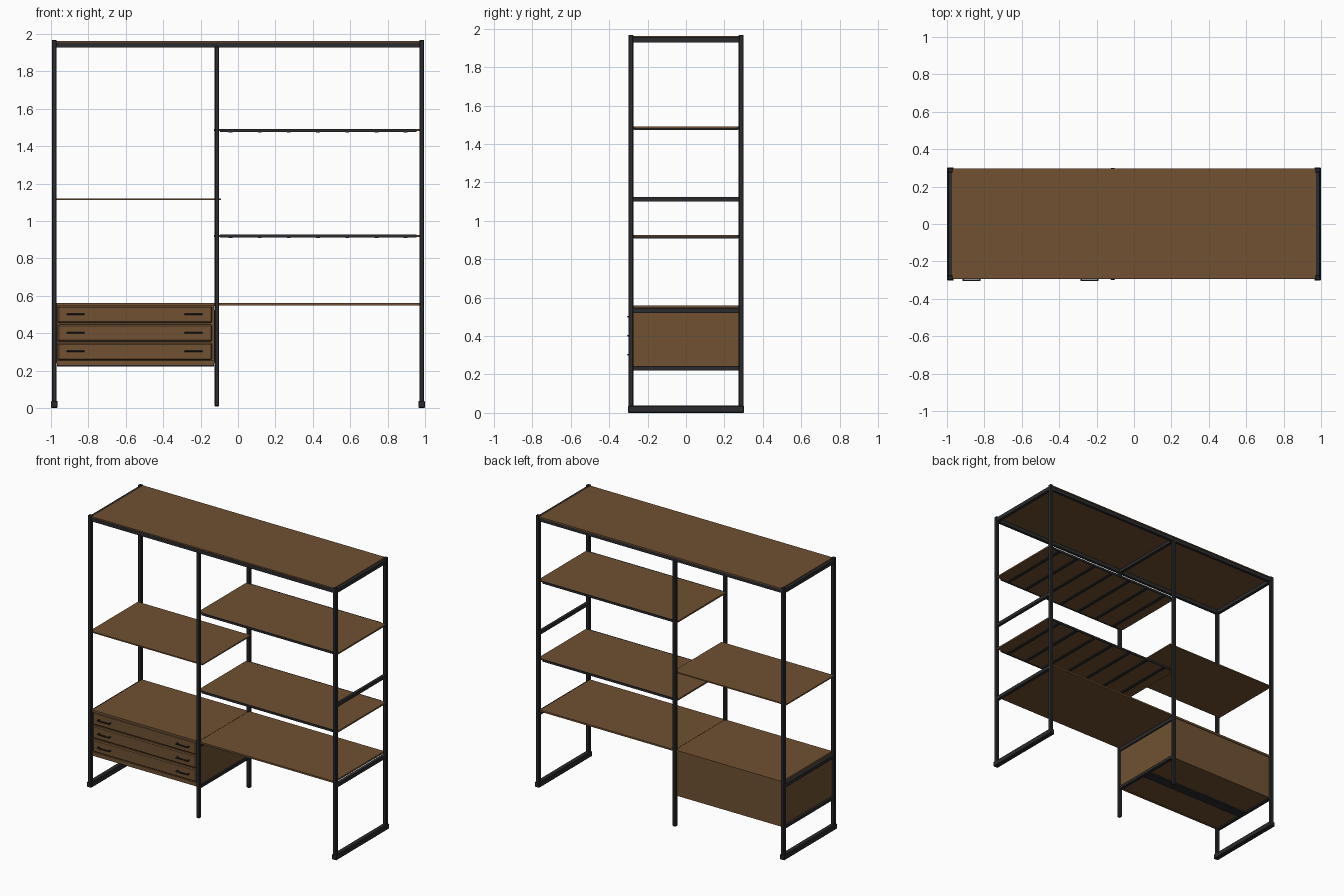
import bpy
import bmesh

if "Cube" in bpy.data.objects:
    bpy.data.objects.remove(bpy.data.objects["Cube"])


def material(name, color):
    m = bpy.data.materials.new(name)
    m.diffuse_color = (*color, 1.0)
    m.use_nodes = True
    m.node_tree.nodes["Principled BSDF"].inputs["Base Color"].default_value = m.diffuse_color
    return m


WOOD = material("walnut_wood", (0.160, 0.083, 0.032))
METAL = material("black_metal", (0.024, 0.024, 0.026))


def box(name, x, y, z, mat, bevel=0.0):
    """Box from (min, max) ranges on each axis."""
    bm = bmesh.new()
    bmesh.ops.create_cube(bm, size=1.0)
    for v in bm.verts:
        for i, (lo, hi) in enumerate((x, y, z)):
            v.co[i] = lo + (hi - lo) * (v.co[i] + 0.5)
    if bevel:
        bmesh.ops.bevel(bm, geom=bm.edges[:], offset=bevel, segments=1, affect='EDGES')
    me = bpy.data.meshes.new(name)
    bm.to_mesh(me)
    bm.free()
    me.materials.append(mat)
    ob = bpy.data.objects.new(name, me)
    bpy.context.collection.objects.link(ob)
    return ob


def around(c, half):
    return (c - half, c + half)


END, MID, POST_Y, R = 0.982, -0.113, 0.287, 0.0125
IN_Y = (-0.275, 0.275)

# Upright posts: four corners plus a shorter middle pair
for y in (-POST_Y, POST_Y):
    for x in (-END, END):
        box("corner_post", around(x, R), around(y, R), (0.02, 1.968), METAL, 0.003)
    box("middle_post", around(MID, R), around(y, R), (0.008, 1.935), METAL, 0.004)
    # Long top rails
    box("top_rail", (-0.97, 0.97), around(y * 0.99, 0.01), (1.928, 1.954), METAL)

# Floor sleds and end top rails
for x in (-END, END):
    box("foot_rail", around(x, 0.018), (-0.303, 0.303), (0.0, 0.038), METAL, 0.004)
    box("end_top_rail", around(x, 0.011), IN_Y, (1.928, 1.956), METAL)
box("middle_top_rail", around(MID, 0.011), IN_Y, (1.928, 1.95), METAL)

# Rails that carry the desk, the drawer cabinet and the side brace
for x in (-END, MID, END):
    box("desk_rail", around(x, 0.0115), IN_Y, (0.52, 0.545), METAL)
for x in (-END, MID):
    box("cabinet_rail", around(x, 0.0115), IN_Y, (0.222, 0.243), METAL)
box("side_brace", around(END, 0.010), IN_Y, (1.100, 1.124), METAL)

# Wooden top board
box("top_board", (-0.972, 0.972), (-0.292, 0.298), (1.954, 1.962), WOOD)

# Desk surface in two boards
box("cabinet_top", (-0.970, MID - 0.001), (-0.288, 0.288), (0.545, 0.560), WOOD)
box("desk_board", (MID + 0.001, 0.970), (-0.288, 0.288), (0.548, 0.560), WOOD)

# Plain left shelf
box("left_shelf", (-0.995, -0.092), IN_Y, (1.112, 1.121), WOOD)

# Right shelves with metal edges and slats underneath
for z in (0.915, 1.480):
    box("right_shelf", (-0.127, 0.993), (-0.272, 0.272), (z, z + 0.011), WOOD)
    for s in (-1, 1):
        box("shelf_edge", (-0.095, 0.955), around(s * 0.276, 0.004), (z - 0.004, z + 0.0112), METAL)
    for i in range(7):
        x = -0.04 + i * 0.156
        box("shelf_slat", around(x, 0.010), (-0.272, 0.272), (z - 0.006, z), METAL)

# Drawer cabinet carcass
CX = (-0.968, -0.127)
box("cabinet_side_left", (-0.978, -0.966), IN_Y, (0.240, 0.545), WOOD)
box("cabinet_side_right", (-0.127, -0.112), IN_Y, (0.240, 0.525), WOOD)
box("cabinet_back", CX, (0.268, 0.282), (0.228, 0.545), WOOD)
box("cabinet_bottom", CX, (-0.270, 0.270), (0.230, 0.245), WOOD)
box("cabinet_plinth", CX, (-0.282, -0.268), (0.226, 0.254), WOOD)
box("cabinet_bottom_bar", CX, (-0.045, 0.025), (0.221, 0.230), METAL)
box("cabinet_core", CX, (-0.266, -0.250), (0.25, 0.545), WOOD)


# Arched pull handle
def handle(x, z):
    w, r, front, base = 0.048, 0.004, -0.306, -0.282
    box("handle_bar", around(x, w), (front, front + 0.008), around(z, r), METAL, 0.002)
    for s in (-1, 1):
        box("handle_stem", around(x + s * (w - r), r), (front + 0.002, base), around(z, r), METAL)


# Three drawers with bevelled fronts and two handles each
for i in range(3):
    z = 0.257 + i * 0.099
    box("drawer_front", (-0.964, -0.138), (-0.284, -0.258), (z, z + 0.089), WOOD, 0.006)
    for x in (-0.868, -0.238):
        handle(x, z + 0.046)
